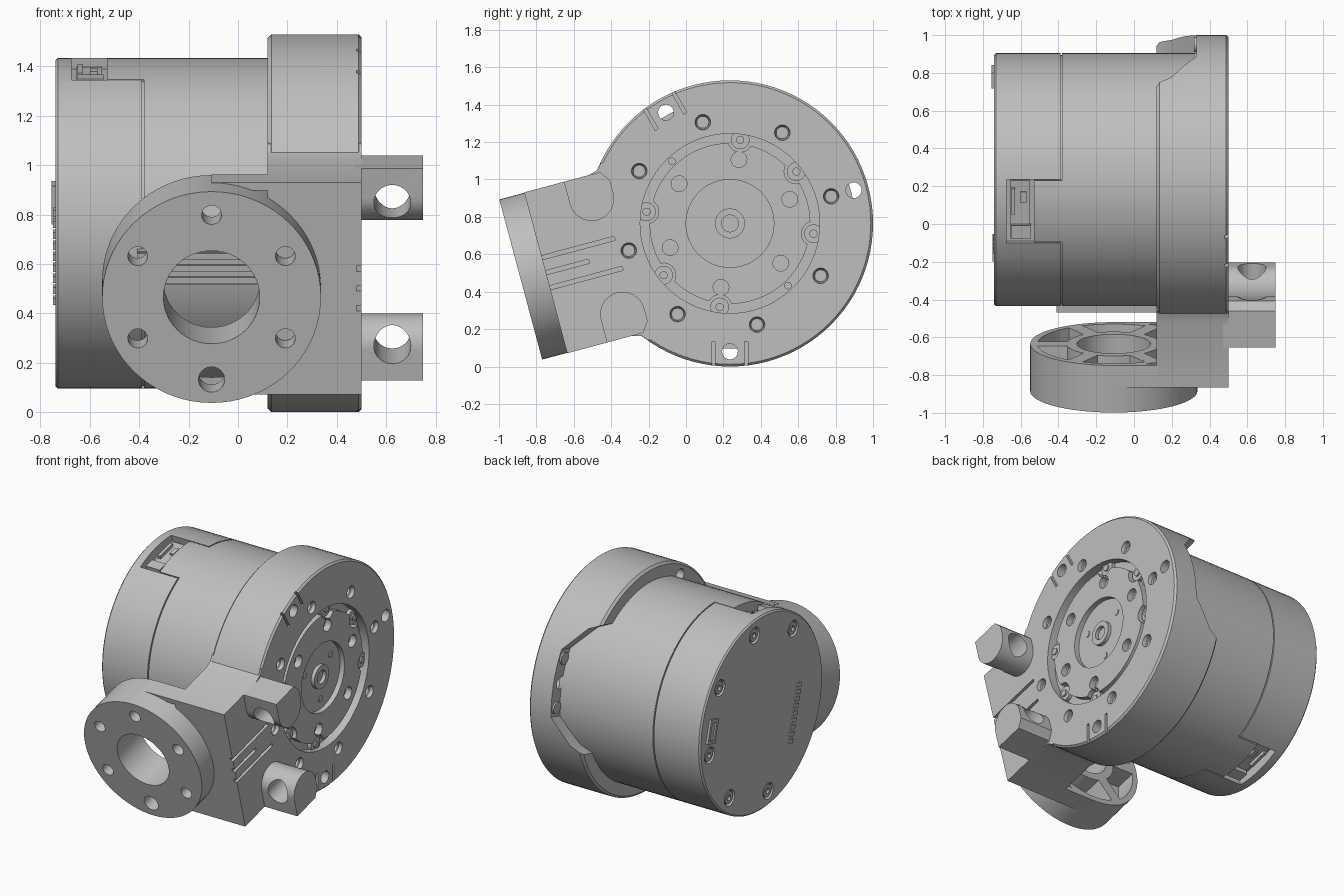
import bpy, bmesh, math
from math import sin, cos, radians, pi
from mathutils import Matrix

cube = bpy.data.objects.get("Cube")
if cube:
    bpy.data.objects.remove(cube)

# Everything is built around the joint axis (x), then tilted into place
PLACE = Matrix.Translation((0, 0.235, 0.765)) @ Matrix.Rotation(radians(15), 4, 'X')

grey = bpy.data.materials.new("machined_grey")
grey.use_nodes = True
grey.diffuse_color = (0.52, 0.52, 0.52, 1)
grey.node_tree.nodes["Principled BSDF"].inputs["Base Color"].default_value = grey.diffuse_color
parts = []


def point(axis, t, a, b):
    return (t, a, b) if axis == 'x' else (a, t, b)


def skin(bm, rings):
    """Close a stack of equal rings into a solid."""
    rows = [[bm.verts.new(p) for p in ring] for ring in rings]
    n = len(rows[0])
    for low, high in zip(rows, rows[1:]):
        for i in range(n):
            j = (i + 1) % n
            bm.faces.new((low[i], low[j], high[j], high[i]))
    bm.faces.new(rows[0][::-1])
    bm.faces.new(rows[-1])


def lathe(bm, profile, c=(0, 0), axis='x', n=72):
    skin(bm, [[point(axis, t, c[0] + r * cos(2 * pi * i / n), c[1] + r * sin(2 * pi * i / n))
               for i in range(n)] for t, r in profile])


def cyl(bm, t0, t1, r, c=(0, 0), axis='x', n=24):
    lathe(bm, [(t0, r), (t1, r)], c, axis, n)


def prism(bm, pts, t0, t1, axis='x'):
    skin(bm, [[point(axis, t, a, b) for a, b in pts] for t in (t0, t1)])


def box(bm, x0, x1, y0, y1, z0, z1):
    prism(bm, [(y0, z0), (y1, z0), (y1, z1), (y0, z1)], x0, x1)


def polar(r, deg):
    return r * cos(radians(deg)), r * sin(radians(deg))


def make(name, bm):
    bmesh.ops.recalc_face_normals(bm, faces=bm.faces[:])
    mesh = bpy.data.meshes.new(name)
    bm.to_mesh(mesh)
    bm.free()
    ob = bpy.data.objects.new(name, mesh)
    ob.matrix_world = PLACE
    mesh.materials.append(grey)
    bpy.context.collection.objects.link(ob)
    parts.append(ob)
    return ob


def combine(ob, bm, operation='DIFFERENCE'):
    tool = make("cutter", bm)
    tool.hide_render = True
    parts.remove(tool)
    mod = ob.modifiers.new("cut", 'BOOLEAN')
    mod.operation, mod.solver, mod.object = operation, 'EXACT', tool
    mod.use_self = True
    bpy.context.view_layer.update()
    bpy.context.view_layer.objects.active = ob
    bpy.ops.object.modifier_apply(modifier=mod.name)
    bpy.data.objects.remove(tool)


new = bmesh.new
RECESS = (-1, 1)

# Motor housing and end cap, split by a narrow seam
bm = new()
lathe(bm, [(-0.38, 0.67), (0.35, 0.67)])
make("motor_housing", bm)
bm = new()
cyl(bm, -0.41, -0.36, 0.66, n=72)
make("seam_ring", bm)
bm = new()
lathe(bm, [(-0.74, 0.66), (-0.73, 0.67), (-0.388, 0.67)])
cap = make("end_cap", bm)
cap_screws = [polar(0.57, a) for a in (-112.5, -67.5, -22.5, 22.5, 67.5, 112.5)]
bm = new()
for s in RECESS:
    box(bm, -0.675, -0.37, -0.175, 0.175, min(s * 0.6, s * 0.8), max(s * 0.6, s * 0.8))
for c in cap_screws:
    cyl(bm, -0.8, -0.715, 0.055, c)
combine(cap, bm)

# Housing tongues reaching into the cap notches
bm = new()
cyl(bm, -0.53, -0.37, 0.67, n=72)
tongues = make("housing_tongues", bm)
bm = new()
for s in RECESS:
    box(bm, -0.6, -0.3, -0.168, 0.168, min(s * 0.58, s * 0.8), max(s * 0.58, s * 0.8))
combine(tongues, bm, 'INTERSECT')

# Circuit board and plugs in the recesses
bm = new()
for s in RECESS:
    for x0, x1, y0, y1, h in ((-0.655, -0.55, -0.16, 0.16, 0.612), (-0.65, -0.545, -0.15, -0.08, 0.645),
                              (-0.65, -0.63, -0.02, 0.12, 0.635), (-0.6, -0.57, 0.04, 0.1, 0.625)):
        box(bm, x0, x1, y0, y1, min(s * 0.59, s * h), max(s * 0.59, s * h))
make("recess_connectors", bm)

# End cap screws, plug and pin row
bm = new()
for c in cap_screws:
    cyl(bm, -0.735, -0.7, 0.042, c)
screws = make("cap_screws", bm)
bm = new()
for c in cap_screws:
    cyl(bm, -0.8, -0.72, 0.022, c, n=6)
combine(screws, bm)
bm = new()
box(bm, -0.755, -0.72, 0.505, 0.59, -0.14, 0.02)
plug = make("end_plug", bm)
bm = new()
box(bm, -0.8, -0.745, 0.525, 0.57, -0.12, 0.0)
combine(plug, bm)
bm = new()
for i in range(9):
    z = -0.22 + i * 0.046
    box(bm, -0.749, -0.72, -0.405, -0.36, z - 0.014, z + 0.014)
make("end_pins", bm)

# Ribbed cable pad behind the flange
bm = new()
box(bm, -0.41, 0.13, -0.70, -0.6, -0.07, 0.07)
for z in (-0.05, 0, 0.05):
    box(bm, -0.41, 0.13, -0.712, -0.65, z - 0.014, z + 0.014)
make("cable_pad", bm)

# Round carrier shell joined with the arm block
bm = new()
lathe(bm, [(0.12, 0.75), (0.135, 0.765), (0.488, 0.765), (0.5, 0.753)], n=96)
shell = make("carrier_shell", bm)
bm = new()
half = [(-0.5, 0.5), (-0.585, 0.49), (-0.61, 0.46), (-0.66, 0.445), (-1.02, 0.445)]
prism(bm, half + [(y, -z) for y, z in reversed(half)], 0.12, 0.5)
combine(shell, bm, 'UNION')

# Rear opening, rotor recess
bm = new()
prism(bm, [(0.05, -0.48), (0.05, 0.48), (0.12, 0.42), (0.2, 0.38), (0.28, 0.28), (0.33, 0.22),
           (0.33, -0.22), (0.28, -0.28), (0.2, -0.38), (0.12, -0.42)], 0.2, 1, 'y')
combine(shell, bm)
bm = new()
cyl(bm, 0.44, 0.6, 0.48, n=72)
combine(shell, bm)

# Shell bolt holes, rim holes, index grooves
bm = new()
for k in range(8):
    lathe(bm, [(0.44, 0.032), (0.47, 0.032), (0.475, 0.038), (0.493, 0.04), (0.52, 0.046)],
          polar(0.56, 45 * k), n=24)
for a in (0, 105, -105):
    cyl(bm, 0.0, 0.6, 0.042, polar(0.685, a))
for a in (105, -105):
    d, q = polar(1, a), polar(1, a + 90)
    for off in (-0.088, 0.088):
        prism(bm, [(d[0] * r + q[0] * w, d[1] * r + q[1] * w) for r, w in
                   ((0.63, off - 0.009), (0.8, off - 0.009), (0.8, off + 0.009), (0.63, off + 0.009))], 0.48, 0.6)
for z, end in ((-0.083, -0.616), (0, -0.78), (0.083, -0.616)):
    box(bm, 0.48, 0.6, -1.1, end, z - 0.011, z + 0.011)
combine(shell, bm)

# Rotor plate with scalloped edge, holes and a hub well
tabs = [polar(0.45, a) for a in (68, 23, -22, -112, -157, 157)]
bm = new()
lathe(bm, [(0.42, 0.43), (0.485, 0.43)])
rotor = make("rotor_plate", bm)
bm = new()
cyl(bm, 0.45, 0.6, 0.235, n=48)
for k in range(6):
    cyl(bm, 0.44, 0.6, 0.042, polar(0.345, 7 + 60 * k))
for c in tabs:
    cyl(bm, 0.4, 0.6, 0.065, c)
combine(rotor, bm)
bm = new()
cyl(bm, 0.42, 0.475, 0.08, n=32)
hub = make("rotor_hub", bm)
bm = new()
cyl(bm, 0.3, 0.6, 0.045)
combine(hub, bm)
bm = new()
for k in range(3):
    cyl(bm, 0.44, 0.455, 0.022, polar(0.165, 22 + 120 * k), n=16)
make("hub_pins", bm)

# Clamps and screws around the rotor, and screws on the rear ledge
bm = new()
for c in tabs:
    cyl(bm, 0.42, 0.465, 0.05, c)
    cyl(bm, 0.46, 0.475, 0.022, c, n=12)
for a in (-62, 118):
    cyl(bm, 0.43, 0.455, 0.02, polar(0.455, a), n=16)
for a in (-13, 13):
    cyl(bm, 0.318, 0.34, 0.04, polar(0.715, a))
make("small_screws", bm)

# Mounting lugs with cross holes
for side, s in (("upper", 1), ("lower", -1)):
    bm = new()
    arc = [(-0.68 + 0.12 * cos(t), 0.32 + 0.12 * sin(t)) for t in (-pi * i / 16 for i in range(17))]
    outline = arc + [(-0.80, 0.445), (-0.60, 0.445), (-0.56, 0.39)]
    prism(bm, [(y, s * z) for y, z in outline], 0.47, 0.75)
    lug = make(side + "_lug", bm)
    bm = new()
    cyl(bm, -1, -0.4, 0.075, (0.625, s * 0.3), 'y', 32)
    combine(lug, bm)

# Tool flange: bore, bolt circle and rear pockets
CX = -0.107
bm = new()
lathe(bm, [(-1.158, 0.443), (-0.9, 0.443)], (CX, 0), 'y')
flange = make("tool_flange", bm)
bm = new()
cyl(bm, -1.3, -0.8, 0.195, (CX, 0), 'y', 48)
for k in range(6):
    a = 30 + 60 * k
    x, z = polar(0.345, a)
    cyl(bm, -1.3, -0.98, 0.053 if k == 4 else 0.04, (CX + x, z), 'y')
    ring = [polar(0.405, a + d) for d in range(-24, 25, 6)] + [polar(0.25, a + d) for d in range(20, -21, -10)]
    prism(bm, [(CX + u, v) for u, v in ring], -1.04, -0.8, 'y')
combine(flange, bm)

# Straight shoulders tying the flange to the arm block
bm = new()
for s in RECESS:
    box(bm, CX, 0.13, -1.02, -0.9, min(s * 0.41, s * 0.445), max(s * 0.41, s * 0.445))
make("flange_shoulders", bm)

# Smooth round walls, keep machined edges crisp
bpy.ops.object.select_all(action='DESELECT')
for ob in parts:
    ob.select_set(True)
bpy.context.view_layer.objects.active = shell
bpy.ops.object.shade_smooth_by_angle(angle=radians(25))
